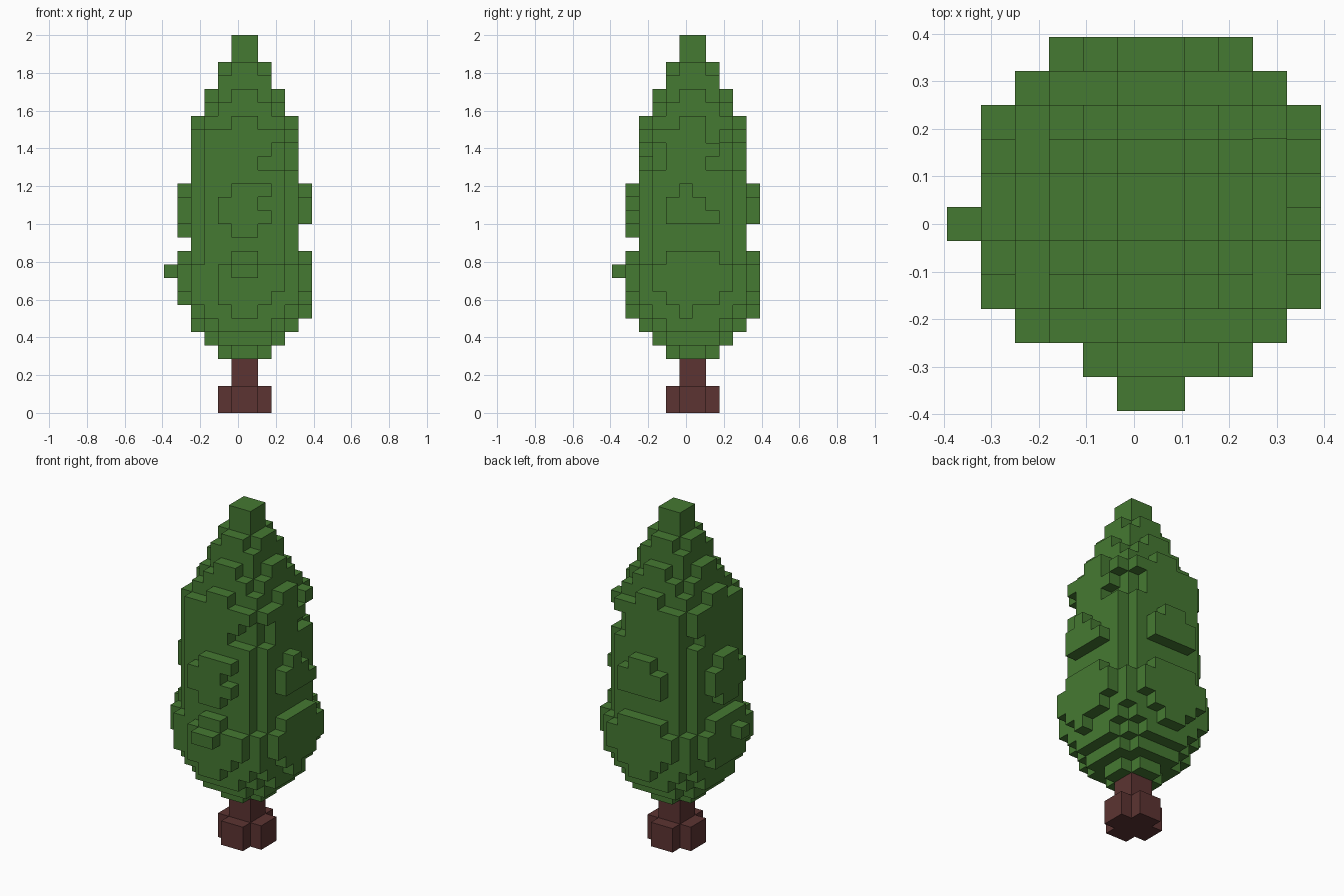
import bpy, bmesh
from math import hypot
from mathutils import Vector

old = bpy.data.objects.get("Cube")
if old:
    bpy.data.objects.remove(old, do_unlink=True)

V = 2 / 28          # voxel size
HALF = 5.5          # half the footprint in voxels
AXIS = 6            # tree axis in voxel units
CORE = 4            # half width of the crown core in voxels


def material(name, rgb):
    m = bpy.data.materials.new(name)
    m.use_nodes = True
    color = (*rgb, 1)
    m.diffuse_color = color
    bsdf = m.node_tree.nodes["Principled BSDF"]
    bsdf.inputs["Base Color"].default_value = color
    bsdf.inputs["Roughness"].default_value = 0.9
    return m


def voxel_object(name, cells, mat):
    """Skin a set of grid cells with their exposed faces only."""
    bm = bmesh.new()
    verts = {}

    def corner(p):
        key = tuple(p)
        if key not in verts:
            verts[key] = bm.verts.new(((p[0] - HALF) * V, (p[1] - HALF) * V, p[2] * V))
        return verts[key]

    for cell in cells:
        for axis in range(3):
            for side in (0, 1):
                neighbour = list(cell)
                neighbour[axis] += 2 * side - 1
                if tuple(neighbour) in cells:
                    continue
                base, u, w = Vector(cell), Vector(), Vector()
                base[axis] += side
                u[(axis + 1) % 3] = 1
                w[(axis + 2) % 3] = 1
                loop = [base, base + u, base + u + w, base + w]
                if not side:
                    loop.reverse()
                bm.faces.new([corner(p) for p in loop])
    mesh = bpy.data.meshes.new(name)
    bm.to_mesh(mesh)
    bm.free()
    mesh.materials.append(mat)
    obj = bpy.data.objects.new(name, mesh)
    bpy.context.collection.objects.link(obj)
    return obj


def disc(layer, radius):
    """A round slab of cells, cut off square at the core width."""
    span = range(AXIS - CORE, AXIS + CORE)
    return {(i, j, layer) for i in span for j in span
            if hypot(i + 0.5 - AXIS, j + 0.5 - AXIS) < radius}


def strip(axis, row, layer, span):
    """A run of cells lying on one side of the crown."""
    lo, hi = span
    return {(row, n, layer) if axis == "x" else (n, row, layer)
            for n in range(lo, hi + 1)}


leaf_green = material("leaf green", (0.06, 0.192, 0.032))
bark_brown = material("bark brown", (0.107, 0.034, 0.032))

# Trunk: a square post on a cross-shaped foot
trunk = set()
for layer in range(4):
    trunk |= disc(layer, 1.7 if layer < 2 else 1)
voxel_object("trunk", trunk, bark_brown)

# Crown core: stacked discs from (first layer, last layer, radius)
crown = set()
for first, last, radius in [(4, 4, 1.7), (5, 5, 3), (6, 6, 3.9), (7, 7, 4.4),
                            (8, 10, 5), (11, 20, 4.4), (21, 21, 3.6),
                            (22, 22, 3), (23, 23, 2.6), (24, 24, 2.2),
                            (25, 25, 1.7), (26, 27, 1)]:
    for layer in range(first, last + 1):
        crown |= disc(layer, radius)

# Leaf pads bulging from each side in two tiers
TIP, MID, WIDE = (5, 6), (4, 7), (3, 8)
pads = {
    ("y", 1): {7: TIP, 8: MID, 9: (4, 8), 10: (4, 8), 11: TIP,
               13: TIP, 14: MID, 15: (4, 6), 16: (5, 7)},
    ("x", 10): {7: (5, 5), 8: MID, 9: WIDE, 10: WIDE, 11: MID,
                14: MID, 15: (4, 6), 16: (5, 5)},
    ("x", 1): {8: MID, 9: WIDE, 10: WIDE, 11: MID,
               13: TIP, 14: MID, 15: MID, 16: TIP},
    ("y", 10): {7: TIP, 8: MID, 9: WIDE, 10: WIDE, 11: MID,
                14: MID, 15: MID, 16: TIP},
    ("y", 0): {10: TIP},
    ("x", 0): {10: (5, 5)},
}
for (axis, row), layers in pads.items():
    for layer, span in layers.items():
        crown |= strip(axis, row, layer, span)

# Small gaps between the leaf clumps
gaps = [("y", 2, 18, (7, 8)), ("y", 2, 19, (8, 8)),
        ("x", 9, 18, (7, 8)), ("x", 9, 19, (8, 8)), ("x", 9, 20, (7, 7)),
        ("x", 9, 18, (3, 3)), ("x", 9, 19, (3, 3)),
        ("y", 9, 18, (8, 8)), ("y", 9, 19, (8, 8)), ("x", 2, 18, (8, 8))]
for gap in gaps:
    crown -= strip(*gap)

voxel_object("crown", crown, leaf_green)
